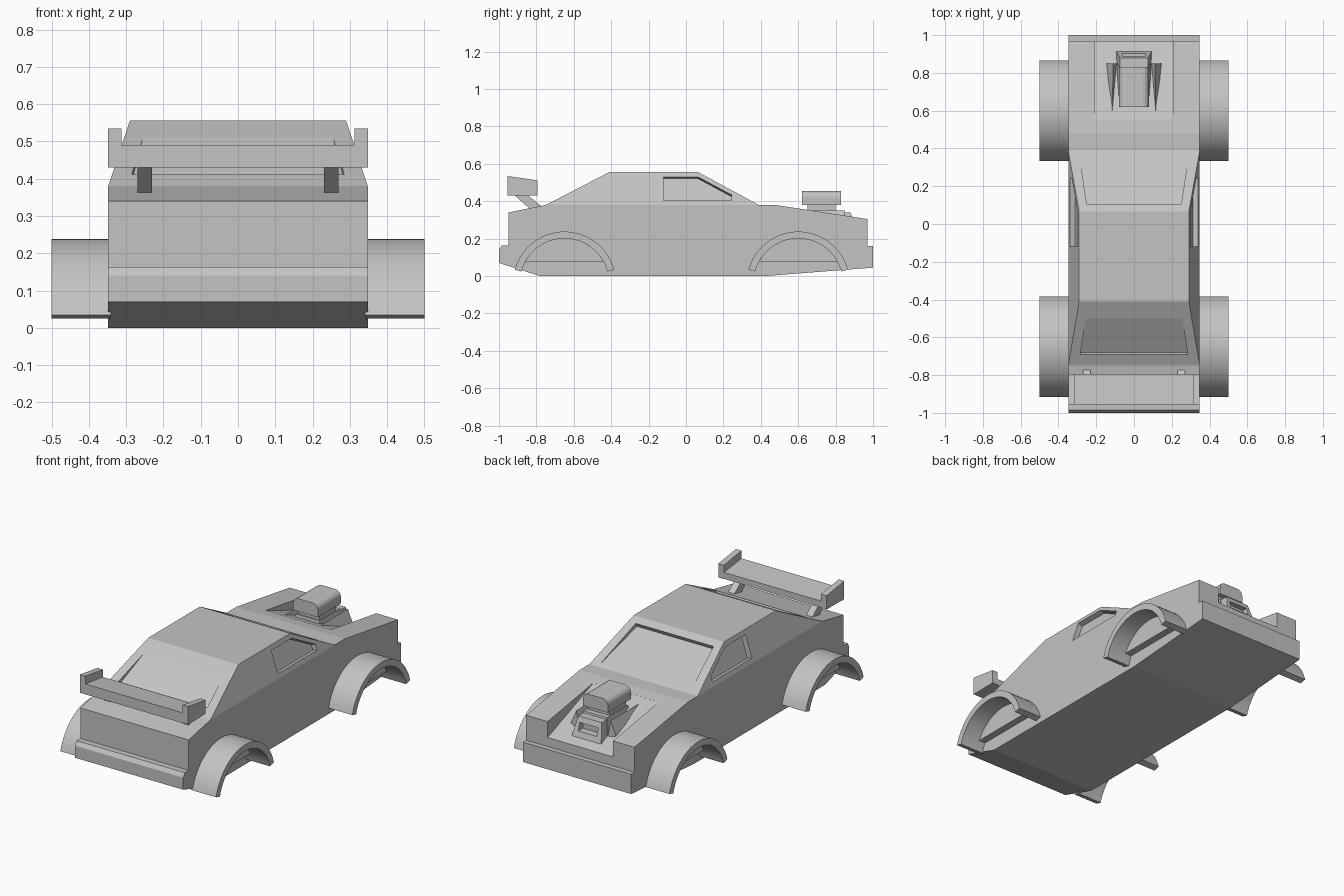
import bpy, bmesh
from math import sin, cos, radians
from mathutils import Vector

cube = bpy.data.objects.get("Cube")
if cube:
    bpy.data.objects.remove(cube, do_unlink=True)

grey = bpy.data.materials.new("light_grey")
grey.use_nodes = True
grey.diffuse_color = (0.55, 0.55, 0.55, 1)
grey.node_tree.nodes["Principled BSDF"].inputs["Base Color"].default_value = (0.55, 0.55, 0.55, 1)


def finish(name, bm):
    bmesh.ops.recalc_face_normals(bm, faces=bm.faces)
    mesh = bpy.data.meshes.new(name)
    bm.to_mesh(mesh)
    bm.free()
    mesh.materials.append(grey)
    ob = bpy.data.objects.new(name, mesh)
    bpy.context.collection.objects.link(ob)
    return ob


def prism(name, profile, x0, x1):
    """Extrude a (y, z) profile from x0 to x1."""
    bm = bmesh.new()
    face = bm.faces.new([bm.verts.new((x0, y, z)) for y, z in profile])
    ext = bmesh.ops.extrude_face_region(bm, geom=[face])
    verts = [v for v in ext["geom"] if isinstance(v, bmesh.types.BMVert)]
    bmesh.ops.translate(bm, verts=verts, vec=(x1 - x0, 0, 0))
    return finish(name, bm)


def loft(name, ring_a, ring_b):
    """Bridge two matching rings of points into a closed solid."""
    bm = bmesh.new()
    a = [bm.verts.new(p) for p in ring_a]
    b = [bm.verts.new(p) for p in ring_b]
    bm.faces.new(a)
    bm.faces.new(b[::-1])
    n = len(a)
    for i in range(n):
        j = (i + 1) % n
        bm.faces.new((a[i], b[i], b[j], a[j]))
    return finish(name, bm)


def box(name, x0, x1, y0, y1, z0, z1):
    return prism(name, [(y0, z0), (y1, z0), (y1, z1), (y0, z1)], x0, x1)


def rect(hw, y0, y1, z):
    return [(-hw, y0, z), (hw, y0, z), (hw, y1, z), (-hw, y1, z)]


def cut(ob, cutter):
    mod = ob.modifiers.new("cut", "BOOLEAN")
    mod.operation = "DIFFERENCE"
    mod.solver = "EXACT"
    mod.object = cutter
    deps = bpy.context.evaluated_depsgraph_get()
    mesh = bpy.data.meshes.new_from_object(ob.evaluated_get(deps))
    ob.modifiers.clear()
    ob.data = mesh
    bpy.data.objects.remove(cutter, do_unlink=True)


# Lower body with both bumpers
body = prism("lower_body", [
    (-1, .07), (-1, .14), (-.985, .163), (-.95, .163), (-.95, .34), (-.75, .38),
    (.39, .38), (.48, .38), (.97, .305), (.97, .16), (1, .16), (1, .045),
    (.42, 0), (-.78, 0)], -.348, .348)
# Sunken bonnet between the wings
cut(body, prism("bonnet_cut", [(.55, .369), (.99, .205), (.99, .45), (.55, .45)], -.21, .21))

# Tapered cabin
cabin = loft("cabin", rect(.348, -.75, .39, .38), rect(.29, -.41, .065, .556))


def window_cut(near, far, normal, depth):
    """Wedge cutter: flush along the near edge, sunk along the far edge."""
    n = Vector(normal).normalized()
    quad = [Vector((s * e[0], e[1], e[2])) for e, s in
            ((near, -1), (near, 1), (far, 1), (far, -1))]
    inner = [p - n * d for p, d in zip(quad, (0, 0, depth, depth))]
    return loft("window_cut", inner, [p + n * .05 for p in quad])


def front_z(y):
    return .556 - (y - .065) * .176 / .325


def rear_z(y):
    return .556 + (y + .41) * .176 / .34


cut(cabin, window_cut((.29, .37, front_z(.37)), (.25, .105, front_z(.105)),
                      (0, .176, .325), .025))
cut(cabin, window_cut((.255, -.5, rear_z(-.5)), (.285, -.69, rear_z(-.69)),
                      (0, -.176, .34), .022))

# Side windows sunk square to the sloping cabin sides
side_outline = [(-.12, .405), (-.12, .53), (.065, .53), (.242, .435), (.242, .405)]
for s in (-1, 1):
    n = Vector((s * .176, 0, .058)).normalized()
    pts = [Vector((s * (.348 - (z - .38) * .058 / .176), y, z)) for y, z in side_outline]
    cut(cabin, loft("side_window_cut", [p - n * .03 for p in pts], [p + n * .04 for p in pts]))


# Wheel arches and the inner half discs
def arc(yc, r, a0, a1, steps=32):
    angles = [radians(a0 + (a1 - a0) * i / steps) for i in range(steps + 1)]
    return [(yc + r * cos(a), -.037 + r * sin(a)) for a in angles]


for s, side in ((1, "left"), (-1, "right")):
    for yc, end in ((-.65, "spoiler_end"), (.6, "engine_end")):
        ring = arc(yc, .275, 15, 165) + arc(yc, .238, 165, 15)
        arch = prism(f"wheel_arch_{end}_{side}", ring, s * .34, s * .5)
        disc = prism(f"wheel_well_{end}_{side}", arc(yc, .238, 29, 151), s * .34, s * .39)
        for ob in (arch, disc):
            bpy.ops.object.select_all(action="DESELECT")
            ob.select_set(True)
            bpy.context.view_layer.objects.active = ob
            bpy.ops.object.shade_smooth_by_angle(angle=radians(30))

# Spoiler
prism("spoiler_wing", [(-.955, .43), (-.955, .49), (-.795, .47), (-.795, .432)], -.348, .348)
for s, side in ((1, "left"), (-1, "right")):
    prism(f"spoiler_end_plate_{side}",
          [(-.955, .43), (-.955, .535), (-.793, .512), (-.793, .432)], s * .312, s * .348)
    prism(f"spoiler_strut_{side}",
          [(-.92, .435), (-.85, .435), (-.77, .372), (-.83, .355)], s * .23, s * .27)

# Engine: rounded blower, neck, flared housing and intake
blower = box("blower", -.08, .08, .62, .83, .38, .455)
bm = bmesh.new()
bm.from_mesh(blower.data)
top_edges = [e for e in bm.edges if all(v.co.z > .45 for v in e.verts)
             and abs(e.verts[0].co.x - e.verts[1].co.x) < .01]
bmesh.ops.bevel(bm, geom=top_edges, offset=.035, segments=4, profile=.5, affect="EDGES")
bm.to_mesh(blower.data)
bm.free()
box("blower_neck", -.07, .07, .65, .8, .25, .385)
loft("engine_housing", rect(.1, .61, .86, .22), rect(.075, .64, .83, .35))
for s, side in ((1, "left"), (-1, "right")):
    loft(f"engine_fin_{side}",
         [(s * .1, .6, .33), (s * .12, .6, .33), (s * .115, .6, .352)],
         [(s * .09, .85, .24), (s * .145, .85, .27), (s * .11, .85, .35)])
intake = loft("engine_intake", rect(.095, .82, .915, .23), rect(.075, .82, .88, .34))
cut(intake, box("intake_slot", -.06, .06, .86, .95, .265, .31))
